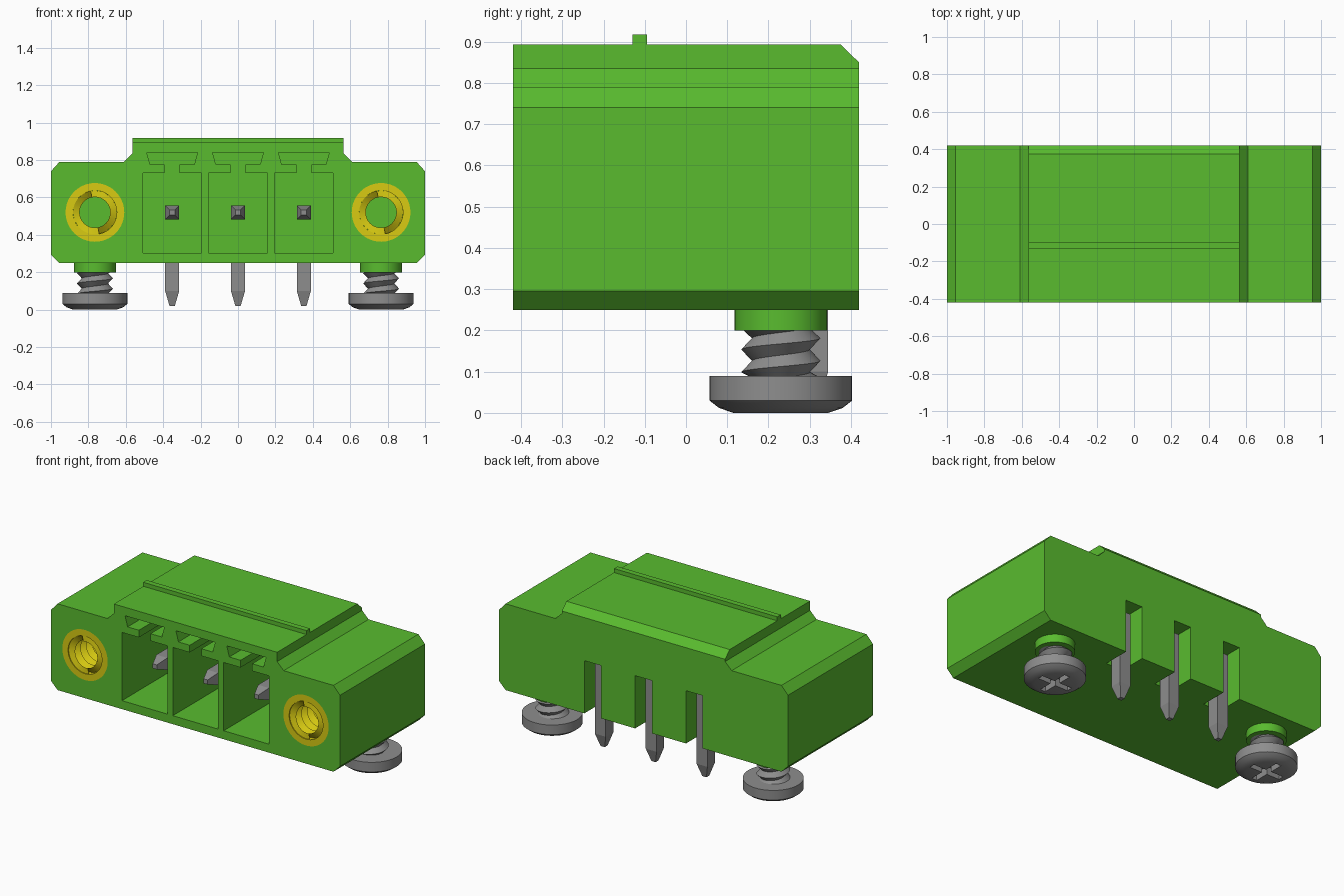
import bpy, bmesh
from math import sin, cos, pi, sqrt

if "Cube" in bpy.data.objects:
    bpy.data.objects.remove(bpy.data.objects["Cube"])


def material(name, rgb):
    m = bpy.data.materials.new(name)
    m.use_nodes = True
    m.diffuse_color = (*rgb, 1)
    node = next(n for n in m.node_tree.nodes if n.type == "BSDF_PRINCIPLED")
    node.inputs["Base Color"].default_value = (*rgb, 1)
    return m


GREEN = material("green_plastic", (0.1, 0.5, 0.028))
BRASS = material("yellow_brass", (0.69, 0.6, 0.006))
STEEL = material("grey_steel", (0.27, 0.27, 0.27))


def finish(name, bm, mat, loc=(0, 0, 0), rot_x=0, fix=True, smooth=False):
    bmesh.ops.remove_doubles(bm, verts=bm.verts, dist=1e-5)
    if fix:
        bmesh.ops.recalc_face_normals(bm, faces=bm.faces)
    mesh = bpy.data.meshes.new(name)
    bm.to_mesh(mesh)
    bm.free()
    ob = bpy.data.objects.new(name, mesh)
    ob.location = loc
    ob.rotation_euler.x = rot_x
    bpy.context.collection.objects.link(ob)
    if mat:
        mesh.materials.append(mat)
    if smooth:
        shade(ob)
    return ob


def select(ob):
    bpy.ops.object.select_all(action="DESELECT")
    ob.select_set(True)
    bpy.context.view_layer.objects.active = ob


def shade(ob):
    select(ob)
    bpy.ops.object.shade_smooth_by_angle(angle=0.5)


def prism(name, pts, axis, a, b, mat=None):
    """Extrude a side profile along x or y, from a to b."""
    bm = bmesh.new()
    ends = []
    for t in (a, b):
        ends.append([bm.verts.new((p, t, q) if axis == "y" else (t, p, q)) for p, q in pts])
        bm.faces.new(ends[-1])
    for i in range(len(pts)):
        j = (i + 1) % len(pts)
        bm.faces.new((ends[0][i], ends[0][j], ends[1][j], ends[1][i]))
    return finish(name, bm, mat)


def box(name, x0, x1, y0, y1, z0, z1, mat=None):
    return prism(name, [(x0, z0), (x1, z0), (x1, z1), (x0, z1)], "y", y0, y1, mat)


def lathe(name, profile, mat=None, n=48, phase=0.0, **kw):
    """Turn (radius, height) points about z."""
    bm = bmesh.new()
    rings = []
    for r, z in profile:
        angles = [phase + 2 * pi * i / n for i in range(n)]
        rings.append([bm.verts.new((r * cos(t), r * sin(t), z)) for t in angles])
    for lo, hi in zip(rings, rings[1:]):
        for i in range(n):
            j = (i + 1) % n
            bm.faces.new((lo[i], lo[j], hi[j], hi[i]))
    return finish(name, bm, mat, **kw)


def thread(name, crest, root, z0, z1, pitch, mat, inward=False, n=32, **kw):
    """Helical V thread about z, clipped to z0..z1."""
    bm = bmesh.new()
    count = int(((z1 - z0) / pitch + 2) * n)
    rows = []
    for k in range(count):
        t = 2 * pi * k / n
        row = []
        for r, shift in ((crest, 0), (root, 0.5), (crest, 1)):
            z = z0 + pitch * (k / n - 1.5 + shift)
            row.append(bm.verts.new((r * cos(t), r * sin(t), min(max(z, z0), z1))))
        rows.append(row)
    for a, b in zip(rows, rows[1:]):
        for i in (0, 1):
            heights = [v.co.z for v in (a[i], b[i], b[i + 1], a[i + 1])]
            if max(heights) - min(heights) > 1e-6:
                quad = [a[i], b[i], b[i + 1], a[i + 1]]
                bm.faces.new(quad[::-1] if inward else quad)
    return finish(name, bm, mat, fix=False, smooth=True, **kw)


def cut(target, cutter):
    select(target)
    mod = target.modifiers.new("cut", "BOOLEAN")
    mod.operation = "DIFFERENCE"
    mod.solver = "EXACT"
    mod.object = cutter
    bpy.ops.object.modifier_apply(modifier=mod.name)
    bpy.data.objects.remove(cutter)


def mirrored(half):
    return half + [(-x, z) for x, z in reversed(half)]


# Housing: stepped, chamfered profile with a bevelled rear top edge
body = prism("housing", mirrored([
    (0.955, 0.25), (1, 0.295), (1, 0.74), (0.955, 0.79),
    (0.61, 0.79), (0.565, 0.835), (0.565, 0.893)]), "y", -0.42, 0.42, GREEN)
cut(body, prism("bevel_cutter", [(0.365, 0.903), (0.45, 0.903), (0.45, 0.82)], "x", -0.7, 0.7))
box("top_ridge", -0.565, 0.565, -0.13, -0.095, 0.885, 0.918, GREEN)

# Contact bays with coding notches, rear slots and bent pins
bay = mirrored([(0.157, 0.303), (0.157, 0.73), (0.04, 0.73),
                (0.04, 0.775), (0.118, 0.775), (0.136, 0.84)])
half = 0.0375 * sqrt(2)
for i, name in enumerate(("right", "middle", "left")):
    x = (i - 1) * 0.352
    cut(body, prism("bay_cutter", [(x + p, z) for p, z in bay], "y", -0.5, 0.1))
    cut(body, box("slot_cutter", x - 0.058, x + 0.058, 0.25, 0.5, 0.2, 0.58))
    lathe(name + "_solder_pin", [(0, 0.02), (0.02, 0.02), (half, 0.1), (half, 0.5575), (0, 0.5575)],
          STEEL, n=4, phase=pi / 4, loc=(x, 0.307, 0))
    lathe(name + "_contact_pin", [(0, 0), (half, 0), (half, 0.53), (0.02, 0.6), (0, 0.6)],
          STEEL, n=4, phase=pi / 4, loc=(x, 0.28, 0.52), rot_x=pi / 2)

for side, x in (("right", -0.765), ("left", 0.765)):
    # Threaded brass insert in the front flange
    place = dict(loc=(x, -0.07, 0.52), rot_x=pi / 2)
    cut(body, lathe("insert_cutter", [(0, 0), (0.157, 0), (0.157, 0.5), (0, 0.5)], **place))
    lathe(side + "_insert_sleeve",
          [(0.117, 0), (0.117, 0.35), (0.157, 0.35), (0.157, 0), (0.117, 0)],
          BRASS, smooth=True, **place)
    thread(side + "_insert_thread", 0.082, 0.117, 0, 0.345, 0.055, BRASS, inward=True, **place)

    # Mounting screw under a short round boss
    spot = dict(loc=(x, 0.23, 0))
    lathe(side + "_boss", [(0, 0.2), (0.112, 0.2), (0.112, 0.255), (0, 0.255)],
          GREEN, smooth=True, **spot)
    thread(side + "_screw_thread", 0.096, 0.07, 0.085, 0.205, 0.055, STEEL, **spot)
    head = lathe(side + "_screw_head", [
        (0, 0), (0.115, 0), (0.15, 0.012), (0.173, 0.03), (0.173, 0.09), (0, 0.09)], STEEL, **spot)
    for w, d in ((0.105, 0.018), (0.018, 0.105)):
        cut(head, box("cross_cutter", x - w, x + w, 0.23 - d, 0.23 + d, -0.05, 0.05))
    shade(head)

shade(body)
